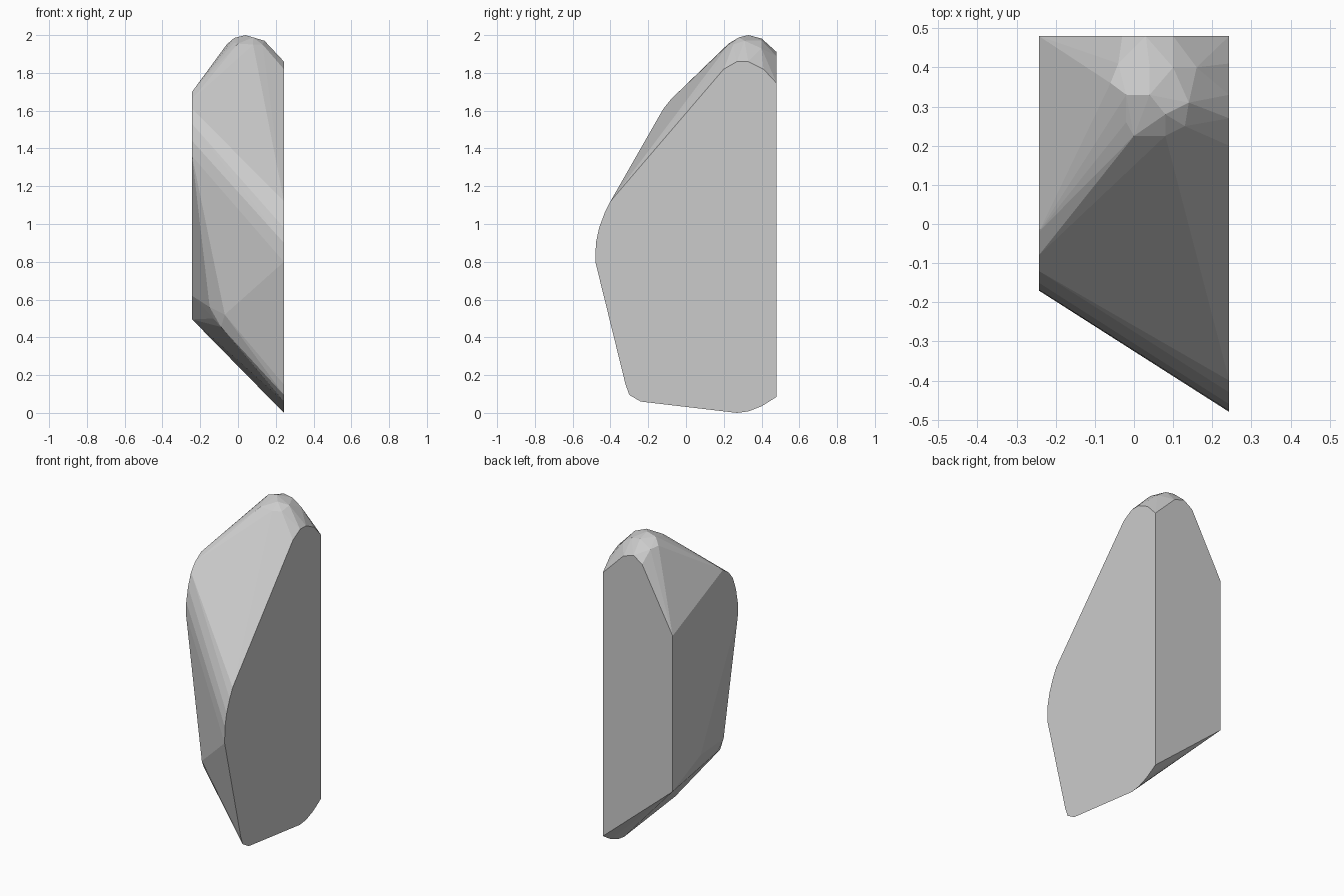
import bpy
import bmesh
import math

HALF_X, BACK_Y = 0.243, 0.48

# right cut face outline (y, z)
right = [(-0.48, 0.80), (-0.477, 0.90), (-0.46, 0.98), (-0.43, 1.06), (-0.40, 1.12),
         (0.20, 1.82), (0.27, 1.86), (0.33, 1.86), (0.41, 1.82), (0.48, 1.745),
         (0.48, 0.085), (0.40, 0.035), (0.33, 0.008), (0.27, 0.0), (-0.24, 0.06),
         (-0.30, 0.095), (-0.32, 0.15), (-0.33, 0.19)]

# left cut face outline (y, z)
left = [(0.48, 0.495), (0.48, 1.475), (-0.02, 1.70), (-0.08, 1.66), (-0.12, 1.61),
        (-0.15, 1.53), (-0.168, 1.44), (-0.17, 1.36), (0.20, 0.62)]

# rounded top of the back cut face (x, z)
back = [(-0.03, 1.87), (0.03, 1.91), (0.10, 1.887)]

# worn tip and worn lower front corner (x, y, z)
tip = [(0.04, 0.33, 2.0), (-0.06, 0.36, 1.95), (-0.02, 0.33, 1.985), (-0.02, 0.26, 1.96),
       (0.0, 0.225, 1.955), (0.08, 0.225, 1.95), (0.13, 0.25, 1.95), (0.14, 0.31, 1.97),
       (0.16, 0.40, 1.93), (0.08, 0.28, 1.988), (0.04, 0.40, 1.982), (0.10, 0.40, 1.972),
       (-0.04, 0.41, 1.94), (0.20, 0.31, 1.905)]
corner = [(-0.07, -0.26, 0.52), (-0.15, -0.16, 0.56), (-0.09, -0.21, 0.455), (-0.13, -0.14, 0.50)]

points = [(HALF_X, y, z) for y, z in right]
points += [(-HALF_X, y, z) for y, z in left]
points += [(x, BACK_Y, z) for x, z in back]
points += tip + corner

# wrap the outlines in a faceted convex skin
bm = bmesh.new()
for p in points:
    bm.verts.new(p)
hull = bmesh.ops.convex_hull(bm, input=bm.verts)
loose = {g for key in ("geom_interior", "geom_unused") for g in hull[key]
         if isinstance(g, bmesh.types.BMVert)}
loose |= {v for v in bm.verts if not v.link_faces}
bmesh.ops.delete(bm, geom=list(loose), context='VERTS')

# merge the flat cut faces
bmesh.ops.dissolve_limit(bm, angle_limit=math.radians(0.5),
                         verts=bm.verts, edges=bm.edges)
bmesh.ops.recalc_face_normals(bm, faces=bm.faces)

mesh = bpy.data.meshes.new("rock_shard")
bm.to_mesh(mesh)
bm.free()
bpy.context.collection.objects.link(bpy.data.objects.new("rock_shard", mesh))
